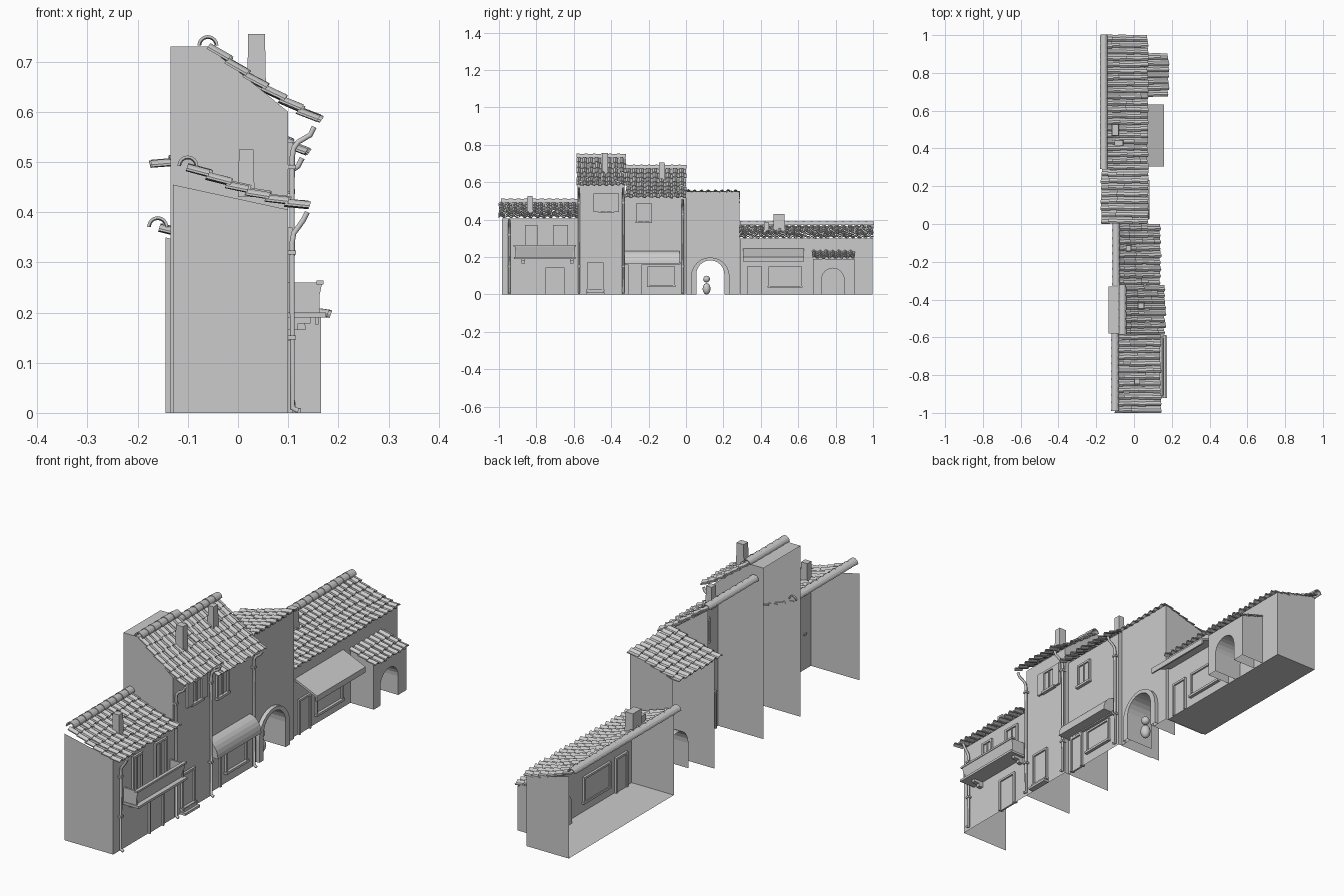
import bpy, bmesh, math, random
from mathutils import Vector, Matrix

if "Cube" in bpy.data.objects:
    bpy.data.objects.remove(bpy.data.objects["Cube"])
random.seed(4)

def finish(name, bm, smooth=False):
    me = bpy.data.meshes.new(name)
    bm.to_mesh(me)
    bm.free()
    ob = bpy.data.objects.new(name, me)
    bpy.context.collection.objects.link(ob)
    if smooth:
        for p in me.polygons:
            p.use_smooth = True
    return ob

def box(name, x, y, z, taper=1.0):
    """Box from (min, max) ranges; taper scales the top."""
    bm = bmesh.new()
    bmesh.ops.create_cube(bm, size=1)
    for v in bm.verts:
        k = taper if v.co.z > 0 else 1
        v.co = Vector(((x[0]+x[1])/2 + v.co.x*k*(x[1]-x[0]),
                       (y[0]+y[1])/2 + v.co.y*k*(y[1]-y[0]),
                       (z[0]+z[1])/2 + v.co.z*(z[1]-z[0])))
    return finish(name, bm)

def sheet(name, pts):
    bm = bmesh.new()
    bm.faces.new([bm.verts.new(p) for p in pts])
    return finish(name, bm)

def prism(name, prof, y0, y1):
    """Closed xz profile extruded along y."""
    bm = bmesh.new()
    f = bm.faces.new([bm.verts.new((x, y0, z)) for x, z in prof])
    r = bmesh.ops.extrude_face_region(bm, geom=[f])
    for v in r["geom"]:
        if isinstance(v, bmesh.types.BMVert):
            v.co.y = y1
    bmesh.ops.recalc_face_normals(bm, faces=bm.faces)
    return finish(name, bm)

def arch(yc, hw, spring, n=12):
    pts = [(yc-hw, 0)]
    pts += [(yc-hw*math.cos(math.pi*i/n), spring+hw*math.sin(math.pi*i/n)) for i in range(n+1)]
    return pts + [(yc+hw, 0)]

def facade(name, x, y0, y1, h, hole=()):
    pts = [(y1, 0), (y1, h), (y0, h), (y0, 0)] + list(hole)
    return sheet(name, [(x, y, z) for y, z in pts])

def loft(name, loops, closed=False):
    """Strips of quads between matching point loops."""
    bm = bmesh.new()
    rows = [[bm.verts.new(p) for p in l] for l in loops]
    pairs = list(zip(rows, rows[1:])) + ([(rows[-1], rows[0])] if closed else [])
    for a, b in pairs:
        for i in range(len(a)-1):
            bm.faces.new((a[i], a[i+1], b[i+1], b[i]))
    bmesh.ops.recalc_face_normals(bm, faces=bm.faces)
    return finish(name, bm)

def roof(name, top, eave, y0, y1, sag=0.008, w=0.034):
    """Rows of overlapping barrel tiles from top (x, z) down to eave (x, z)."""
    a, b = Vector((top[0], 0, top[1])), Vector((eave[0], 0, eave[1]))
    u = (b-a).normalized()
    n = Vector((-u.z, 0, u.x))
    if n.z < 0:
        n = -n
    L = (b-a).length
    rows, cols = max(2, round(L/0.042)), round((y1-y0)/w)
    pitch, w = L/rows, (y1-y0)/cols
    sect = [(0, 0), (.12, .005), (.32, .009), (.52, .005), (.66, 0), (1.03, -.001)]
    bm = bmesh.new()
    for r in range(rows):
        for c in range(cols):
            s0 = r*pitch - .1*pitch
            s1 = (r+1)*pitch + random.uniform(-.003, .005)
            jy, jn = random.uniform(-.002, .002), random.uniform(-.001, .002)
            rings = []
            for s, lift in ((s0, 0), (s1, .007)):
                base = a + u*s + n*(lift+jn)
                base.z -= sag*math.sin(math.pi*min(max(s/L, 0), 1))
                ring = []
                for th, seq in ((.0045, sect), (0, sect[::-1])):
                    for t, h in seq:
                        p = base + n*(h+th)
                        p.y = y0 + (c+t)*w + jy
                        ring.append(bm.verts.new(p))
                rings.append(ring)
            p, q = rings
            m = len(p)
            for i in range(m):
                bm.faces.new((p[i], p[(i+1) % m], q[(i+1) % m], q[i]))
            for ring in rings:
                for i in range(m//2-1):
                    bm.faces.new((ring[i], ring[i+1], ring[m-2-i], ring[m-1-i]))
    bmesh.ops.recalc_face_normals(bm, faces=bm.faces)
    return finish(name, bm)

def ridge(name, x, z, y0, y1, r=0.021):
    """Overlapping half-round ridge tiles."""
    n = round((y1-y0)/0.042)
    d = (y1-y0)/n
    for i in range(n):
        loops = []
        for y, rad in ((y0+i*d, r), (y0+(i+1)*d+.004, r*.86)):
            for k in ((1, .75) if y == y0+i*d else (.75, 1)):
                loops.append([(x-rad*k*math.cos(t*math.pi/8), y, z+rad*k*math.sin(t*math.pi/8)-.003)
                              for t in range(9)])
        loft(f"{name}_tile", loops, closed=True)

def framed(name, x, y0, y1, z0, z1, t=0.009, bars=0, sill=True):
    """Window or door: four frame bars, a pane and optional mullions."""
    box(name+"_pane", (x-.006, x+.002), (y0, y1), (z0, z1))
    for ya, yb in ((y0, y0+t), (y1-t, y1)):
        box(name+"_jamb", (x-.01, x+.009), (ya, yb), (z0, z1))
    box(name+"_lintel", (x-.01, x+.009), (y0, y1), (z1-t, z1))
    if sill:
        box(name+"_sill", (x-.01, x+.014), (y0-.004, y1+.004), (z0-.004, z0+.006))
    for i in range(bars):
        yc = y0+(y1-y0)*(i+1)/(bars+1)
        box(name+"_mullion", (x-.004, x+.006), (yc-.003, yc+.003), (z0, z1))

def pipe(name, x, y, top, eave_x):
    cu = bpy.data.curves.new(name, 'CURVE')
    cu.dimensions, cu.bevel_depth, cu.bevel_resolution, cu.use_fill_caps = '3D', .006, 1, True
    sp = cu.splines.new('POLY')
    pts = [(eave_x, top), (eave_x-.008, top-.016), (x+.012, top-.03), (x+.003, top-.042),
           (x, top-.06), (x, .01), (x+.012, 0.004)]
    sp.points.add(len(pts)-1)
    for p, (px, pz) in zip(sp.points, pts):
        p.co = (px, y, pz, 1)
    ob = bpy.data.objects.new(name, cu)
    bpy.context.collection.objects.link(ob)
    for z in (.15, top-.08):
        box(name+"_clip", (x-.012, x+.008), (y-.009, y+.009), (z-.004, z+.004))

# Side walls: thin xz profiles, houses are open at the back
S1 = [(.1, 0), (.1, .405), (-.13, .455), (-.13, 0)]
S2 = [(.1, 0), (.1, .6), (-.06, .73), (-.135, .73), (-.135, 0)]
S3 = [(.08, 0), (.08, .535), (-.1, .665), (-.1, 0)]
S4 = [(.065, 0), (.065, .55), (-.135, .49), (-.135, 0)]
S5 = [(.055, 0), (.055, .3), (-.145, .35), (-.145, 0)]
for nm, prof, ys in (("balcony_house", S1, (-.985,)), ("tall_house", S2, (-.58, -.33)),
                     ("shop_house", S3, (-.004,)), ("gate_house", S4, (0, .285)),
                     ("low_house", S5, (.289, .998))):
    for y in ys:
        sheet(nm+"_side_wall", [(x, y, z) for x, z in prof])

# Facades
gate, porch = arch(.13, .075, .107), arch(.785, .06, .08)
facade("balcony_house_front", .1, -.985, -.58, .405)
facade("tall_house_front", .1, -.58, -.33, .6)
facade("shop_house_front", .08, -.33, -.004, .535)
facade("gate_house_front", .065, 0, .285, .55, gate)
facade("low_house_front", .055, .289, .998, .3, porch)
sheet("tall_house_flat_top", [(x, y, .73) for x, y in ((-.135, -.58), (-.06, -.58), (-.06, -.33), (-.135, -.33))])
sheet("low_house_floor", [(x, y, 0) for x, y in ((-.145, .289), (.055, .289), (.055, .998), (-.145, .998))])

# Roofs and ridges
roof("balcony_house_roof", (-.1, .482), (.135, .402), -1, -.577)
ridge("balcony_house_ridge", -.1, .495, -.99, -.577)
roof("tall_house_roof", (-.06, .722), (.155, .575), -.585, -.322)
ridge("tall_house_ridge", -.06, .735, -.585, -.325)
roof("shop_house_roof", (-.095, .665), (.13, .51), -.322, 0)
ridge("shop_house_ridge", -.095, .676, -.325, 0)
roof("gate_house_roof", (.073, .548), (-.17, .483), 0, .287, sag=.002)
roof("low_house_roof", (-.155, .362), (.068, .293), .287, 1)
ridge("low_house_ridge", -.16, .374, .29, 1)

# Chimneys
for nm, x, y, z in (("a", (0, .033), (-.85, -.818), (.43, .525)), ("b", (.018, .056), (-.45, -.416), (.63, .755)),
                    ("c", (-.043, -.013), (-.145, -.112), (.61, .705)), ("d", (-.12, -.08), (.465, .53), (.33, .43)),
                    ("e", (-.105, -.055), (.415, .445), (.32, .385))):
    box("chimney_"+nm, x, y, z, .88)

# Balcony house: door, windows, balcony with flared parapet
framed("balcony_house_door", .1, -.75, -.65, 0, .145, sill=False)
for y0, y1 in ((-.86, -.795), (-.71, -.63)):
    framed("balcony_window", .1, y0, y1, .2, .37, bars=1)
box("balcony_slab", (.1, .175), (-.92, -.59), (.19, .2))
prism("balcony_parapet", [(.148, .2), (.155, .2), (.168, .26), (.16, .26)], -.915, -.595)
box("balcony_rail", (.156, .17), (-.922, -.588), (.256, .264))
for y in (-.915, -.603):
    box("balcony_side", (.1, .162), (y, y+.008), (.2, .26))
for y in (-.88, -.62):
    prism("balcony_bracket", [(.1, .165), (.12, .165), (.12, .178), (.145, .178), (.145, .19), (.1, .19)], y, y+.018)

# Tall house
framed("tall_house_door", .1, -.53, -.44, .02, .17)
box("tall_house_step_low", (.1, .126), (-.535, -.435), (0, .01))
box("tall_house_step_high", (.1, .115), (-.53, -.44), (.01, .022))
framed("tall_house_window", .1, -.465, -.39, .44, .54, bars=1)
for y in (-.495, -.39):
    box("shutter", (.1, .11), (y, y+.032), (.44, .54))

# Shop house: window, rounded awning, shopfront
framed("shop_house_window", .08, -.265, -.185, .385, .49, bars=1)
framed("shop_door", .08, -.31, -.235, 0, .16, sill=False)
framed("shop_window", .08, -.205, -.06, .045, .15)
box("shop_board", (.08, .09), (-.325, -.03), (.16, .172))
arc = [(.08+.055*math.sin(math.radians(a)), .165+.068*math.cos(math.radians(a))) for a in range(0, 91, 15)]
prism("shop_awning", arc + [(.08, .165)], -.328, -.035)

# Gate house: tunnel, arch surround, bollard
loft("gate_tunnel", [[(x, y, z) for y, z in gate] for x in (.082, -.05)])
outer = arch(.13, .103, .095)
loft("gate_surround", [[(x, y, z) for y, z in a] for x, a in ((.065, outer), (.082, outer), (.082, gate))])
for nm, z, r, k in (("bollard_body", .03, .021, 1.45), ("bollard_head", .082, .018, 1)):
    bm = bmesh.new()
    bmesh.ops.create_uvsphere(bm, u_segments=16, v_segments=10, radius=r,
                              matrix=Matrix.Translation((.03, .11, z)) @ Matrix.Scale(k, 4, (0, 0, 1)))
    finish(nm, bm, True)

# Low house: door, window, sloping awning, arched porch
framed("low_house_door", .055, .325, .405, 0, .15, sill=False)
framed("low_house_window", .055, .44, .62, .04, .15)
prism("low_house_awning", [(.055, .236), (.055, .246), (.16, .2), (.16, .176), (.153, .176), (.153, .193)], .305, .632)
facade("porch_front", .165, .68, .9, .19, porch)
for y in (.68, .9):
    sheet("porch_side", [(.055, y, 0), (.165, y, 0), (.165, y, .19), (.055, y, .225)])
loft("porch_tunnel", [[(x, y, z) for y, z in porch] for x in (.165, .03)])
sheet("porch_door", [(.03, y, z) for y, z in porch])
roof("porch_roof", (.057, .225), (.176, .185), .675, .902, sag=.002)

# Downpipes
for x, y, top, e in ((.108, -.945, .4, .138), (.108, -.572, .57, .152), (.108, -.335, .57, .152), (.088, -.018, .508, .128)):
    pipe("downpipe", x, y, top, e)
